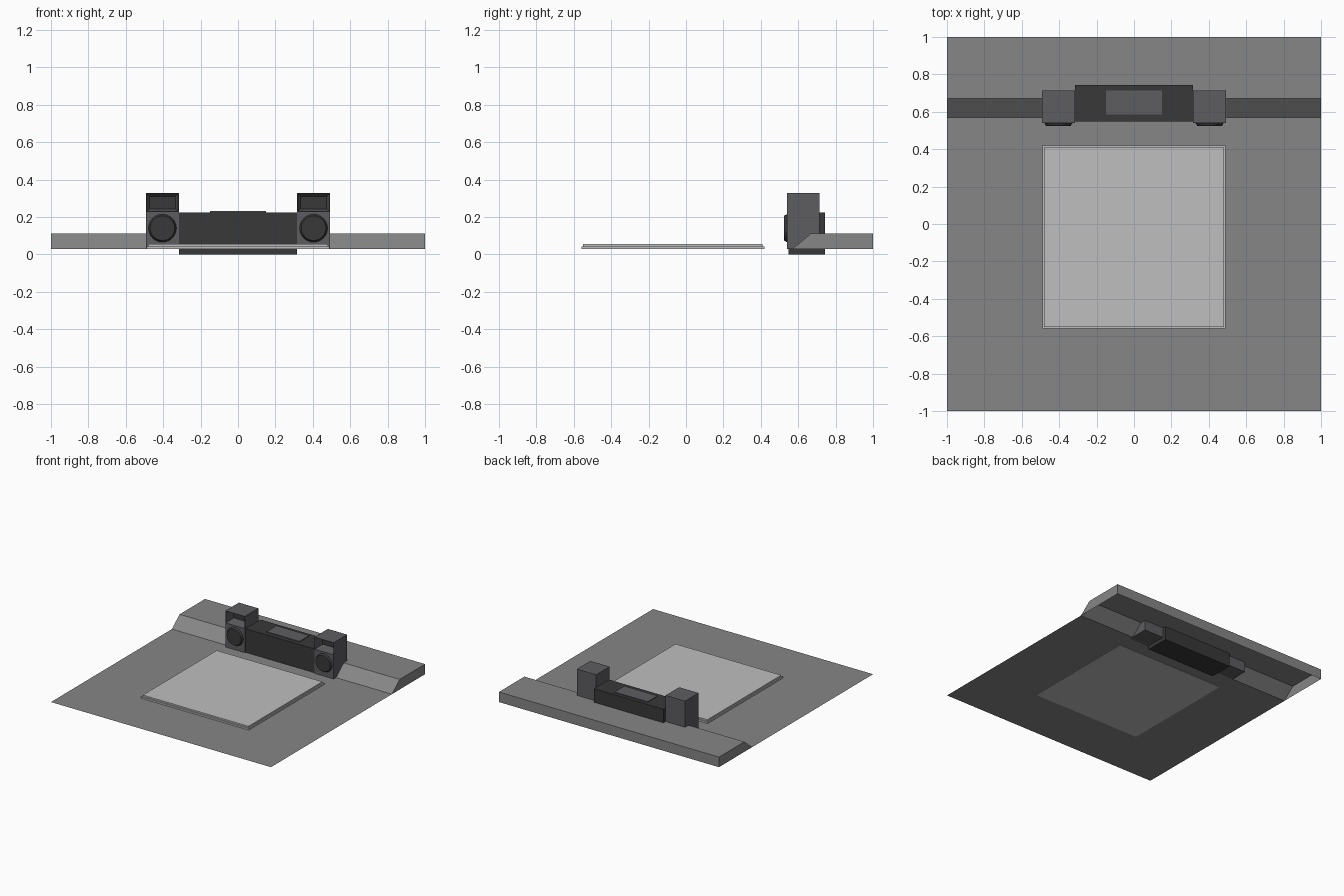
import bpy, bmesh

if "Cube" in bpy.data.objects:
    bpy.data.objects.remove(bpy.data.objects["Cube"])


def material(name, r, g, b):
    m = bpy.data.materials.new(name)
    m.use_nodes = True
    m.diffuse_color = (r, g, b, 1)
    m.node_tree.nodes["Principled BSDF"].inputs["Base Color"].default_value = (r, g, b, 1)
    return m


GROUND = material("mid grey", 0.24, 0.24, 0.24)
PALE = material("pale grey", 0.52, 0.52, 0.52)
DARK = material("charcoal", 0.04, 0.04, 0.04)
SLATE = material("slate grey", 0.11, 0.11, 0.12)


def finish(name, bm, *mats):
    mesh = bpy.data.meshes.new(name)
    bm.to_mesh(mesh)
    bm.free()
    for m in mats:
        mesh.materials.append(m)
    ob = bpy.data.objects.new(name, mesh)
    bpy.context.collection.objects.link(ob)
    return ob


def box_mesh(x, y, z):
    """Box from (min, max) pairs."""
    bm = bmesh.new()
    bmesh.ops.create_cube(bm, size=1)
    for v in bm.verts:
        v.co = [r[0] if c < 0 else r[1] for c, r in zip(v.co, (x, y, z))]
    return bm


def box(name, mat, x, y, z):
    return finish(name, box_mesh(x, y, z), mat)


# Ground sheet with a raised bank along the back, open underneath
bm = bmesh.new()
profile = [(-1, 0.03), (0.57, 0.03), (0.67, 0.113), (1, 0.113), (1, 0.03)]
left, right = [[bm.verts.new((x, y, z)) for y, z in profile] for x in (1, -1)]
for i in range(len(profile) - 1):
    bm.faces.new((right[i], left[i], left[i + 1], right[i + 1]))
bm.faces.new(left[1:])
bm.faces.new(right[:0:-1])
finish("ground_sheet", bm, GROUND)

# Stepped pale slab in the middle of the ground
box("slab_base", PALE, (-0.49, 0.49), (-0.56, 0.42), (0.028, 0.043))
box("slab_top", PALE, (-0.48, 0.48), (-0.55, 0.41), (0.043, 0.055))

# Long central body with a panel on its roof
box("central_body", DARK, (-0.315, 0.315), (0.548, 0.743), (0, 0.225))
box("roof_panel", SLATE, (-0.15, 0.15), (0.585, 0.713), (0.225, 0.231))

# Twin towers, each with a tapered front recess and a round front disc
for side, cx in (("left", 0.404), ("right", -0.404)):
    x = (cx - 0.088, cx + 0.088)
    box(side + "_tower_lower", SLATE, x, (0.54, 0.715), (0.03, 0.225))

    bm = box_mesh(x, (0.54, 0.715), (0.225, 0.328))
    front = min(bm.faces, key=lambda f: f.calc_center_median().y)
    bmesh.ops.inset_region(bm, faces=[front], thickness=0.005)
    bmesh.ops.inset_region(bm, faces=[front], thickness=0.021)
    for v in front.verts:
        v.co.y += 0.08
    front.material_index = 1
    finish(side + "_tower_upper", bm, SLATE, DARK)

    bpy.ops.mesh.primitive_cone_add(vertices=24, radius1=0.077, radius2=0.066, depth=0.02,
                                    location=(cx, 0.534, 0.14), rotation=(1.5708, 0, 0))
    disc = bpy.context.object
    disc.name = side + "_front_disc"
    disc.data.materials.append(DARK)
